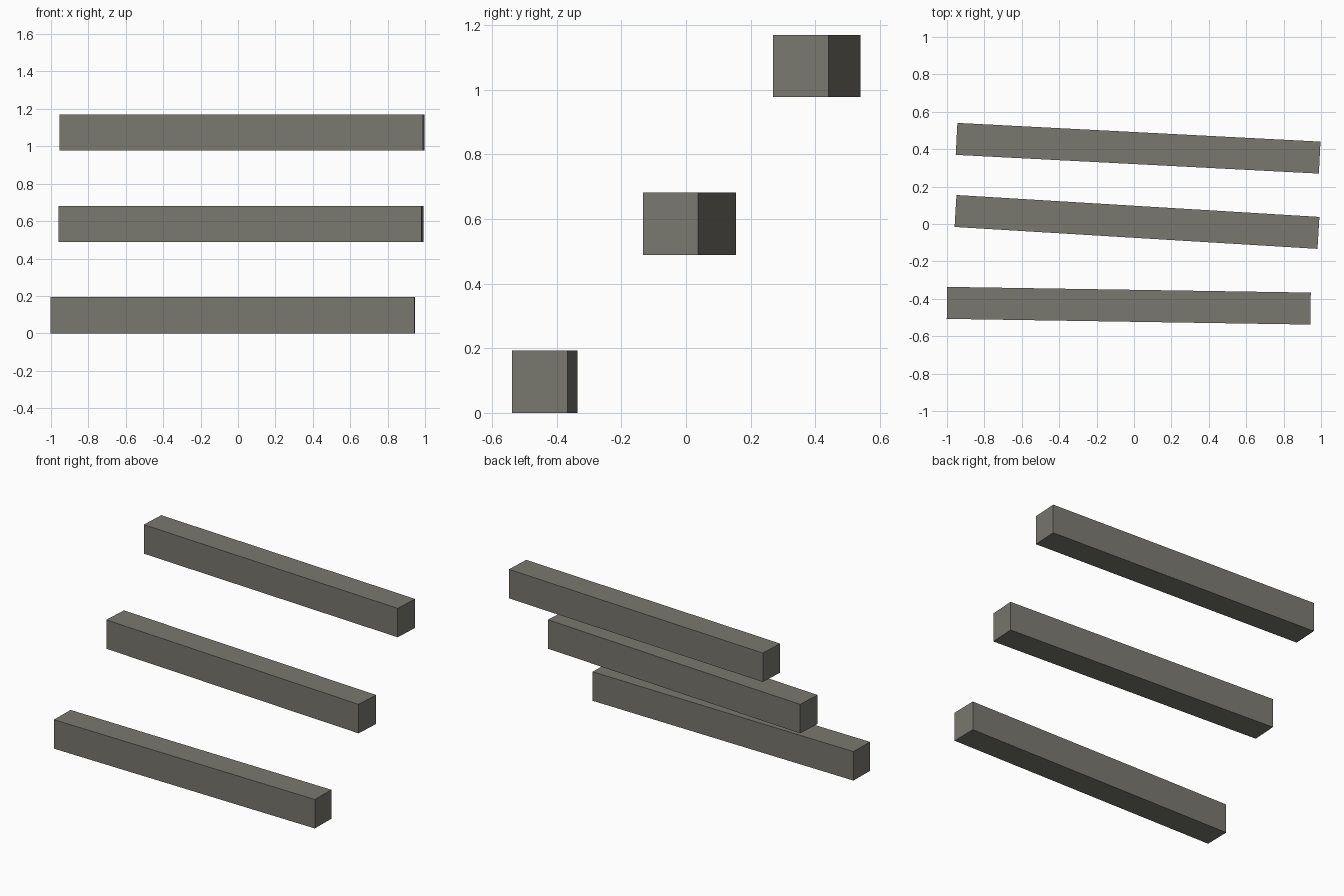
import bpy
from math import radians
from mathutils import Matrix

cube = bpy.data.objects.get("Cube")
if cube:
    bpy.data.objects.remove(cube, do_unlink=True)

# Weathered grey material
grey = bpy.data.materials.new("warm_grey")
grey.use_nodes = True
colour = (0.19, 0.185, 0.158, 1)
grey.diffuse_color = colour
grey.node_tree.nodes["Principled BSDF"].inputs["Base Color"].default_value = colour

LENGTH, DEPTH, HEIGHT = 1.944, 0.171, 0.193


def beam(name, x, y, bottom, turn):
    """Square-cut beam lying along x, turned slightly about z."""
    bpy.ops.mesh.primitive_cube_add(size=1, location=(x, y, bottom + HEIGHT / 2),
                                    rotation=(0, 0, radians(turn)))
    obj = bpy.context.object
    obj.name = name
    obj.data.transform(Matrix.Diagonal((LENGTH, DEPTH, HEIGHT, 1)))
    obj.data.materials.append(grey)
    return obj


# Three stepped beams, rising towards the back
beam("lower_beam", -0.028, -0.437, 0.0, -0.9)
beam("middle_beam", 0.016, 0.011, 0.489, -3.45)
beam("upper_beam", 0.022, 0.405, 0.977, -2.95)
